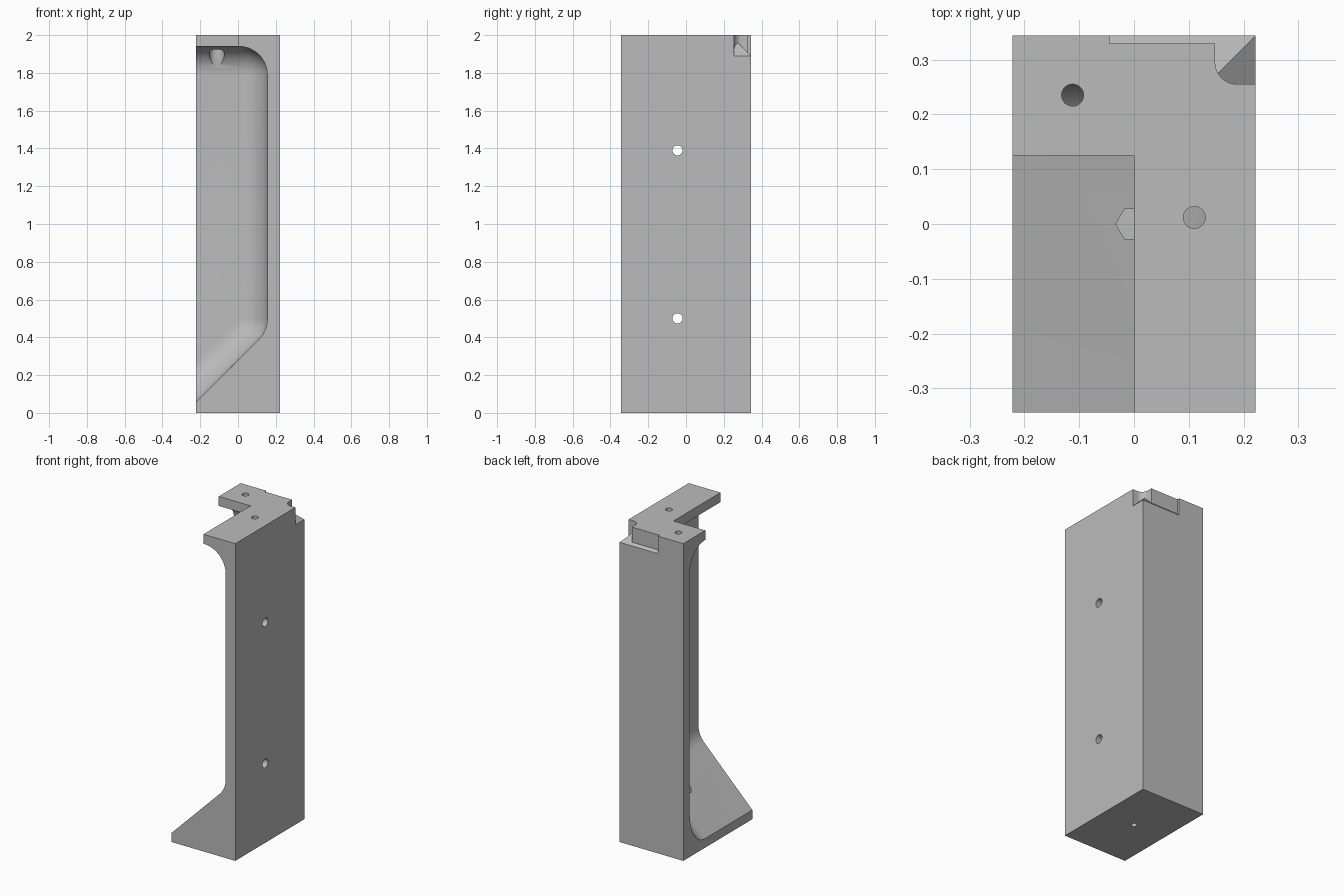
import bpy, bmesh
from math import sin, cos, pi, radians

cube = bpy.data.objects.get("Cube")
if cube:
    bpy.data.objects.remove(cube)

HX, HY = 0.222, 0.344          # half width and half depth of the block
R = 0.15                       # inner fillet radius
CX, TOP_Z = 0.005, 1.79        # fillet centre line
LOW_Z = CX + 0.28 + R * 2 ** 0.5
PLATE = 0.28 - R               # depth where the back fillet starts

grey = bpy.data.materials.new("light_grey")
grey.use_nodes = True
COLOUR = (0.5, 0.5, 0.5, 1)
grey.diffuse_color = COLOUR
grey.node_tree.nodes["Principled BSDF"].inputs["Base Color"].default_value = COLOUR


def loft(name, rings):
    """Closed solid through rings that share one point count."""
    bm = bmesh.new()
    rows = [[bm.verts.new(p) for p in ring] for ring in rings]
    n = len(rows[0])
    for a, b in zip(rows, rows[1:]):
        for i in range(n):
            j = (i + 1) % n
            bm.faces.new((a[i], a[j], b[j], b[i]))
    bm.faces.new(rows[0])
    bm.faces.new(rows[-1])
    bmesh.ops.remove_doubles(bm, verts=bm.verts[:], dist=1e-5)
    bmesh.ops.recalc_face_normals(bm, faces=bm.faces[:])
    mesh = bpy.data.meshes.new(name)
    bm.to_mesh(mesh)
    bm.free()
    ob = bpy.data.objects.new(name, mesh)
    bpy.context.collection.objects.link(ob)
    return ob


def box(name, x0, x1, y0, y1, z0, z1):
    foot = [(x0, y0), (x1, y0), (x1, y1), (x0, y1)]
    return loft(name, [[(x, y, z) for x, y in foot] for z in (z0, z1)])


def rod(name, centre, r, lo, hi, axis="z", sides=40):
    """Prism along z (centre x, y) or along x (centre y, z)."""
    a, b = centre
    pts = [(a + r * cos(2 * pi * i / sides), b + r * sin(2 * pi * i / sides))
           for i in range(sides)]
    if axis == "z":
        return loft(name, [[(u, v, w) for u, v in pts] for w in (lo, hi)])
    return loft(name, [[(w, u, v) for u, v in pts] for w in (lo, hi)])


def cavity_ring(y, r, steps=16):
    """Outline of the hollow: flat top, rounded wall, sloping floor."""
    pts = [(-0.8, y, TOP_Z + r)]
    for i in range(steps + 1):
        a = radians(90 - 90 * i / steps)
        pts.append((CX + r * cos(a), y, TOP_Z + r * sin(a)))
    for i in range(steps + 1):
        a = radians(-45 * i / steps)
        pts.append((CX + r * cos(a), y, LOW_Z + r * sin(a)))
    x, _, z = pts[-1]
    pts.append((x - 0.8, y, z - 0.8))
    return pts


body = box("bracket_body", -HX, HX, -HY, HY, 0, 2)
cutters = []

# Hollow with a filleted back wall
rings = [cavity_ring(-0.5, R)]
for i in range(17):
    t = radians(90 * i / 16)
    rings.append(cavity_ring(PLATE + R * sin(t), R * cos(t)))
cutters.append(loft("hollow", rings))

# Opening that leaves an L-shaped top plate
cutters.append(box("top_opening", -0.5, 0, -0.5, 0.125, 1.85, 2.1))

# Top screw holes with counterbores from below
for x, y in ((-0.112, 0.235), (0.11, 0.012)):
    cutters.append(rod("top_hole", (x, y), 0.02, 1.7, 2.1))
    cutters.append(rod("top_counterbore", (x, y), 0.04, 1.7, 1.932))

# Side wall screw holes
for z in (0.5, 1.39):
    cutters.append(rod("side_hole", (-0.045, z), 0.027, 0, 0.4, "x"))
    cutters.append(rod("side_counterbore", (-0.045, z), 0.05, -0.1, 0.155, "x"))

# Base hole and hexagonal nut pocket
cutters.append(rod("base_hole", (0, 0), 0.016, -0.1, 0.1))
cutters.append(rod("nut_pocket", (0, 0), 0.033, 0.12, 0.5, "z", 6))

# Rear corner notch, its floor hipped towards the back and the side
foot = [(-0.045, 0.5), (-0.045, 0.329), (0.148, 0.329)]
for i in range(13):
    a = radians(180 + 90 * i / 12)
    foot.append((0.188 + 0.04 * cos(a), 0.295 + 0.04 * sin(a)))
foot += [(0.5, 0.255), (0.5, 0.5)]
for floor in (lambda x, y: 1.89 + HY - y, lambda x, y: 1.89 + HX - x):
    cutters.append(loft("rear_notch", [[(x, y, floor(x, y)) for x, y in foot],
                                       [(x, y, 2.4) for x, y in foot]]))

# Cut everything, bake the result and drop the cutters
for c in cutters:
    c.hide_render = True
    mod = body.modifiers.new(c.name, "BOOLEAN")
    mod.operation = "DIFFERENCE"
    mod.solver = "EXACT"
    mod.object = c
bpy.context.view_layer.update()
baked = bpy.data.meshes.new_from_object(
    body.evaluated_get(bpy.context.evaluated_depsgraph_get()))
body.modifiers.clear()
body.data = baked
for c in cutters:
    bpy.data.objects.remove(c)
baked.materials.clear()
baked.materials.append(grey)

bpy.ops.object.select_all(action="DESELECT")
body.select_set(True)
bpy.context.view_layer.objects.active = body
bpy.ops.object.shade_smooth_by_angle(angle=radians(30))
